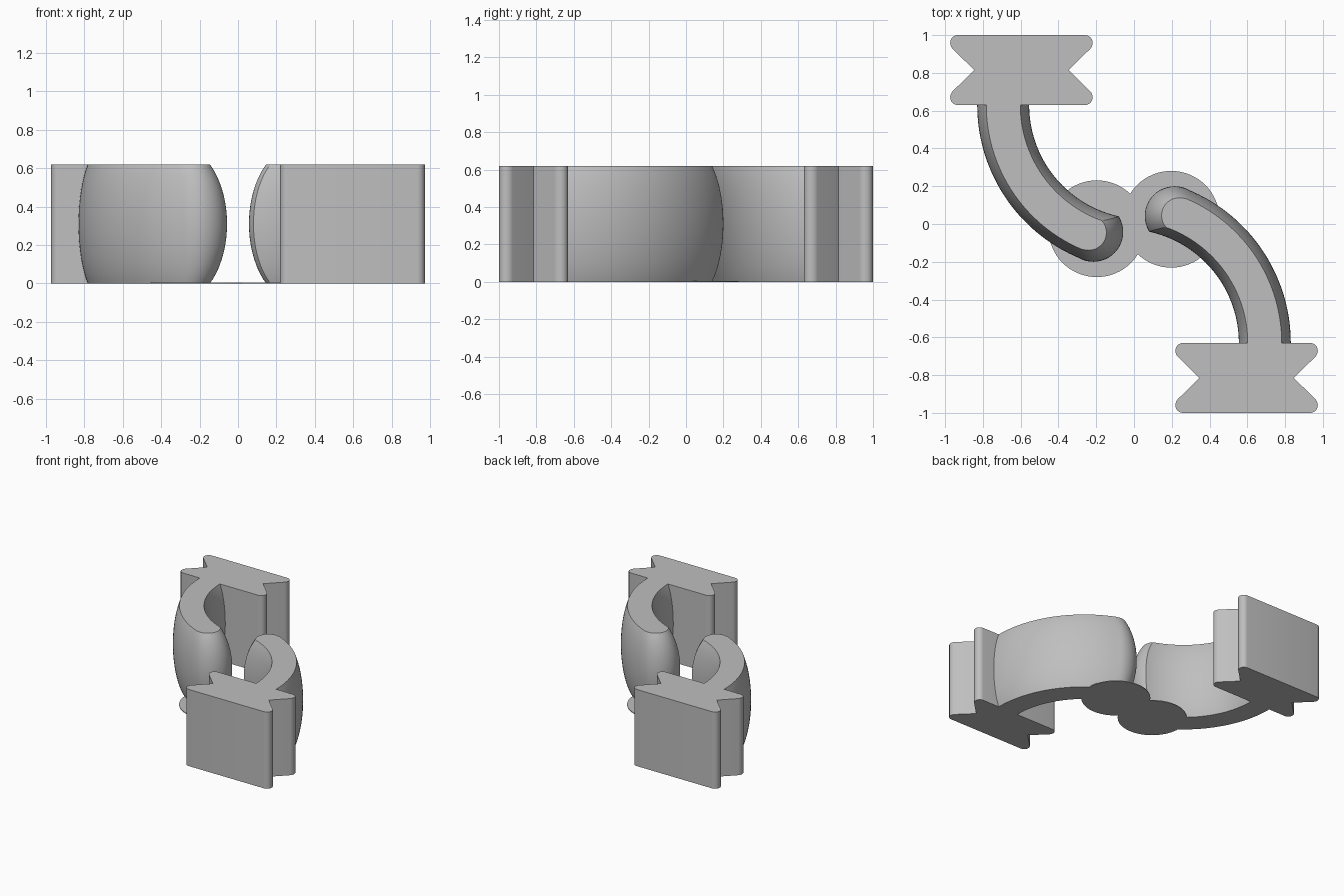
import bpy, bmesh, math
from mathutils import Vector

if "Cube" in bpy.data.objects:
    bpy.data.objects.remove(bpy.data.objects["Cube"])

H = 0.62
mat = bpy.data.materials.new("plain grey")
mat.diffuse_color = (0.52, 0.52, 0.52, 1)
mat.use_nodes = True
mat.node_tree.nodes["Principled BSDF"].inputs["Base Color"].default_value = mat.diffuse_color


def finish(bm, name, turn, angle=30):
    bmesh.ops.recalc_face_normals(bm, faces=bm.faces)
    me = bpy.data.meshes.new(name)
    bm.to_mesh(me)
    bm.free()
    me.materials.append(mat)
    ob = bpy.data.objects.new(name, me)
    bpy.context.collection.objects.link(ob)
    ob.rotation_euler.z = turn
    bpy.ops.object.select_all(action='DESELECT')
    ob.select_set(True)
    bpy.context.view_layer.objects.active = ob
    bpy.ops.object.shade_smooth_by_angle(angle=math.radians(angle))
    return ob


def block(name, turn):
    # notched block with rounded upright edges
    cx, cy, w, d, lip, notch = -0.596, 0.815, 0.377, 0.185, 0.125, 0.25
    half = [(w, -d), (w, -lip), (notch, 0), (w, lip), (w, d)]
    pts = half + [(-x, -y) for x, y in half]
    bm = bmesh.new()
    f = bm.faces.new([bm.verts.new((cx + x, cy + y, 0)) for x, y in pts])
    r = bmesh.ops.extrude_face_region(bm, geom=[f])
    bmesh.ops.translate(bm, vec=(0, 0, H),
                        verts=[v for v in r["geom"] if isinstance(v, bmesh.types.BMVert)])

    def round_edges(y_off, radius):
        es = [e for e in bm.edges
              if abs(e.verts[0].co.z - e.verts[1].co.z) > 0.1
              and abs(abs(e.verts[0].co.y - cy) - y_off) < 1e-4]
        bmesh.ops.bevel(bm, geom=es, offset=radius, segments=6, profile=0.5, affect='EDGES')

    round_edges(d, 0.04)
    round_edges(lip, 0.018)
    finish(bm, name, turn)


def arm(name, turn):
    # curved arm: stacked plan outlines, bulging at mid height, with a rounded tip
    O = Vector((0.048, 0.63))
    layers, n_arc, n_cap = 24, 40, 20
    bm = bmesh.new()
    rings = []
    for k in range(layers + 1):
        t = 2 * k / layers - 1
        f = (1 - math.sqrt(1 - 0.587 * t * t)) / (1 - math.sqrt(1 - 0.587))
        ri, ro = 0.603 + 0.047 * f, 0.878 - 0.048 * f
        C = Vector((-0.215 - 0.025 * f, -0.042 - 0.003 * f))
        R = 0.158 - 0.064 * f
        oc = C - O
        d, base = oc.length, math.atan2(oc.y, oc.x) % math.tau

        def meet(r):
            return math.acos(min(1, (d * d + r * r - R * R) / (2 * d * r)))

        def on_arc(r, a):
            return O + r * Vector((math.cos(a), math.sin(a)))

        a_in, a_out = base + meet(ri), base - meet(ro)
        inner = [on_arc(ri, math.pi + (a_in - math.pi) * i / n_arc) for i in range(n_arc + 1)]
        outer = [on_arc(ro, math.pi + (a_out - math.pi) * i / n_arc) for i in range(n_arc + 1)]
        v0, v1 = inner[-1] - C, outer[-1] - C
        b0, b1 = math.atan2(v0.y, v0.x), math.atan2(v1.y, v1.x)
        while b1 > b0:
            b1 -= math.tau
        cap = [C + R * Vector((math.cos(b), math.sin(b)))
               for b in (b0 + (b1 - b0) * i / n_cap for i in range(1, n_cap))]
        root = Vector((0, 0.03))
        plan = [inner[0] + root] + inner + cap + outer[::-1] + [outer[0] + root]
        rings.append([bm.verts.new((p.x, p.y, H * k / layers)) for p in plan])
    n = len(rings[0])
    for a, b in zip(rings, rings[1:]):
        for i in range(n):
            j = (i + 1) % n
            bm.faces.new((a[i], a[j], b[j], b[i]))
    bm.faces.new(rings[0])
    bm.faces.new(rings[-1])
    finish(bm, name, turn)


def disc(name, turn):
    # thin round pad under the arm tip
    bm = bmesh.new()
    bmesh.ops.create_cone(bm, cap_ends=True, segments=64, radius1=0.256, radius2=0.256, depth=0.006)
    bmesh.ops.translate(bm, verts=bm.verts, vec=(-0.197, -0.025, 0.003))
    finish(bm, name, turn)


for side, turn in (("left", 0), ("right", math.pi)):
    block(side + "_block", turn)
    arm(side + "_arm", turn)
    disc(side + "_pad", turn)
